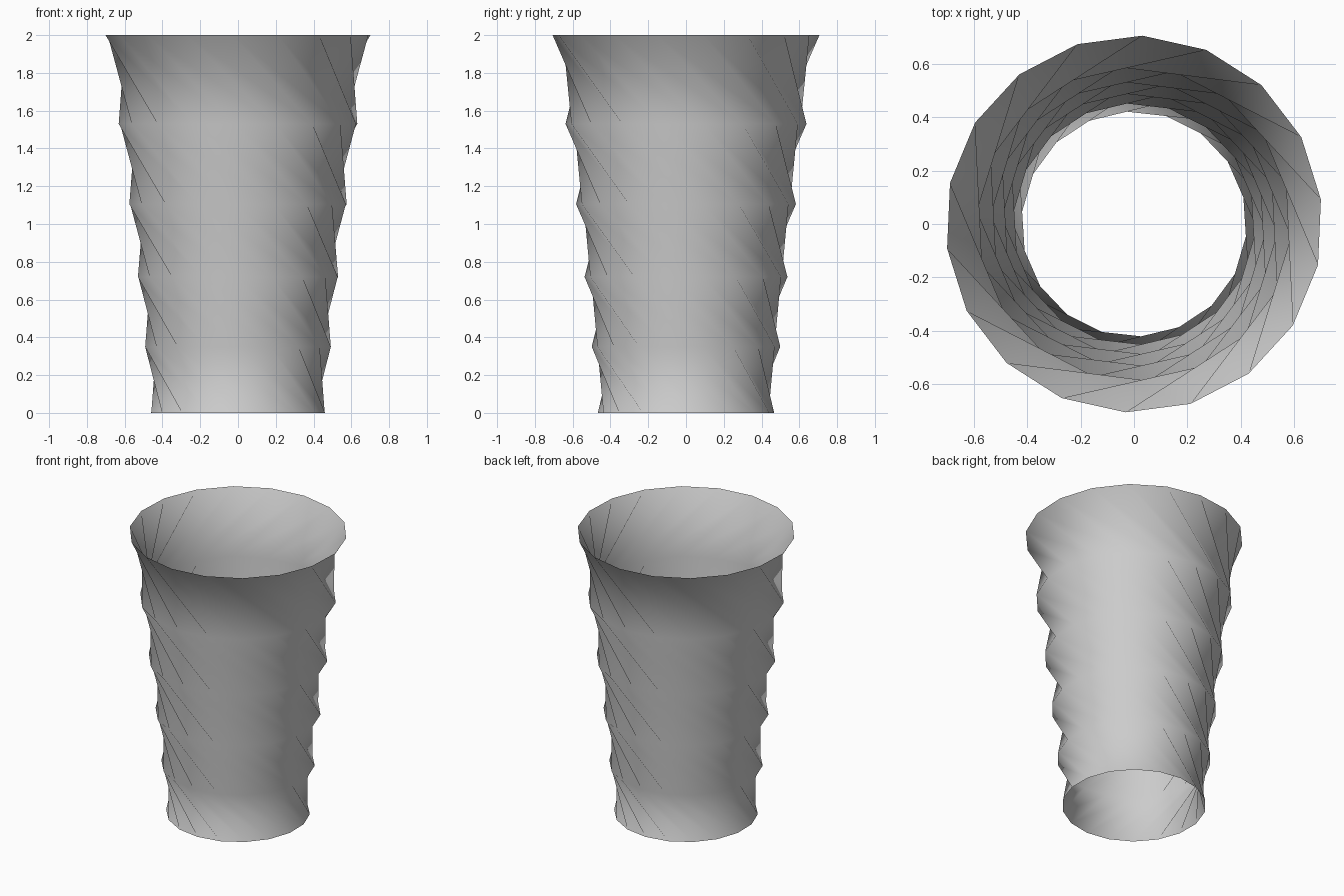
import bpy, bmesh
from math import cos, sin, radians

if "Cube" in bpy.data.objects:
    bpy.data.objects.remove(bpy.data.objects["Cube"])

SIDES = 18
STEP = 360 / SIDES
TOP_PHASE = 7.45      # angle of the first rim corner
TWIST = 40.65         # turn per tier, going down
# (radius, height) of each ring, rim first
RINGS = [(0.707, 2.0), (0.638, 1.53), (0.582, 1.105),
         (0.537, 0.72), (0.499, 0.35), (0.467, 0.0)]

bm = bmesh.new()

# Twisted rings
rings = []
for k, (r, z) in enumerate(RINGS):
    angles = [radians(TOP_PHASE + TWIST * k + STEP * j) for j in range(SIDES)]
    rings.append([bm.verts.new((r * cos(a), r * sin(a), z)) for a in angles])

# Folded tiers: alternating ridge and valley triangles
for top, low in zip(rings, rings[1:]):
    for j in range(SIDES):
        n = (j + 1) % SIDES
        bm.faces.new((low[j], low[n], top[j]))
        bm.faces.new((top[j], low[n], top[n]))

for f in bm.faces:
    f.smooth = True

# Open thin-walled vase
mesh = bpy.data.meshes.new("twisted_vase")
bm.to_mesh(mesh)
bm.free()
vase = bpy.data.objects.new("twisted_vase", mesh)
bpy.context.collection.objects.link(vase)
